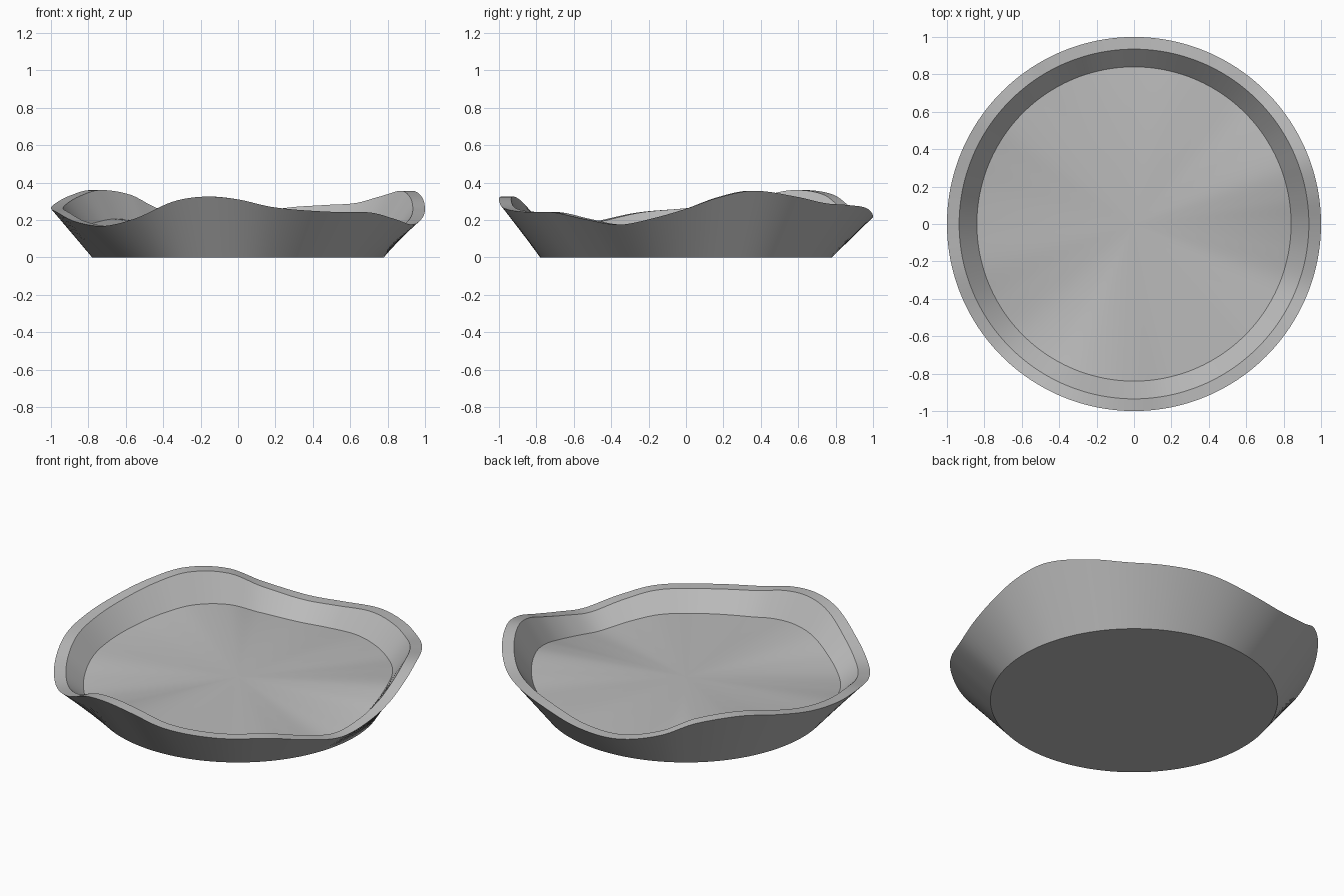
import bpy, bmesh, math
from math import cos, sin, radians

cube = bpy.data.objects.get("Cube")
if cube:
    bpy.data.objects.remove(cube, do_unlink=True)

SEGMENTS = 192

# Rim height by angle in degrees, counter-clockwise from +x
RIM = [(0, .26), (10, .32), (21, .356), (36, .325), (48, .29), (60, .28),
       (74, .265), (90, .22), (103, .21), (117, .26), (128, .335), (142, .36),
       (154, .33), (167, .29), (180, .263), (195, .24), (210, .19), (224, .168),
       (237, .21), (250, .3), (260, .325), (270, .31), (281, .268), (298, .245),
       (315, .24), (327, .205), (339, .175), (350, .21)]


def rim_height(angle):
    """Smooth periodic interpolation through the rim points."""
    n = len(RIM)
    i = max(k for k in range(n) if RIM[k][0] <= angle)

    def point(k):
        turn, k = divmod(k, n)
        return RIM[k][0] + turn * 360, RIM[k][1]

    (a0, z0), (a1, z1), (a2, z2), (a3, z3) = [point(i + k) for k in (-1, 0, 1, 2)]
    span = a2 - a1
    t = (angle - a1) / span
    m1 = (z2 - z0) / (a2 - a0) * span
    m2 = (z3 - z1) / (a3 - a1) * span
    return ((2*t**3 - 3*t**2 + 1) * z1 + (t**3 - 2*t**2 + t) * m1
            + (3*t**2 - 2*t**3) * z2 + (t**3 - t**2) * m2)


# Grey clay material
clay = bpy.data.materials.new("grey_clay")
clay.use_nodes = True
colour = (.5, .5, .5, 1)
clay.diffuse_color = colour
clay.node_tree.nodes["Principled BSDF"].inputs["Base Color"].default_value = colour

# Rings from base to floor: radius and fraction of the rim height
PROFILE = [(.78, 0), (1, 1), (.935, 1), (.84, .57)]
angles = [360 * i / SEGMENTS for i in range(SEGMENTS)]
heights = [rim_height(a) for a in angles]

bm = bmesh.new()
rings = [[bm.verts.new((r * cos(radians(a)), r * sin(radians(a)), f * h))
          for a, h in zip(angles, heights)] for r, f in PROFILE]

# Outer wall, flat lip and inner wall
for low, high in zip(rings, rings[1:]):
    for i in range(SEGMENTS):
        j = (i + 1) % SEGMENTS
        bm.faces.new((low[i], low[j], high[j], high[i]))

# Flat base and fanned inner floor
bm.faces.new(rings[0][::-1])
centre = bm.verts.new((0, 0, PROFILE[-1][1] * sum(heights) / SEGMENTS))
for i in range(SEGMENTS):
    bm.faces.new((rings[-1][i], rings[-1][(i + 1) % SEGMENTS], centre))

mesh = bpy.data.meshes.new("wavy_dish")
bm.to_mesh(mesh)
bm.free()
mesh.materials.append(clay)
dish = bpy.data.objects.new("wavy_dish", mesh)
bpy.context.collection.objects.link(dish)

bpy.ops.object.select_all(action='DESELECT')
dish.select_set(True)
bpy.context.view_layer.objects.active = dish
bpy.ops.object.shade_smooth_by_angle(angle=radians(30))
